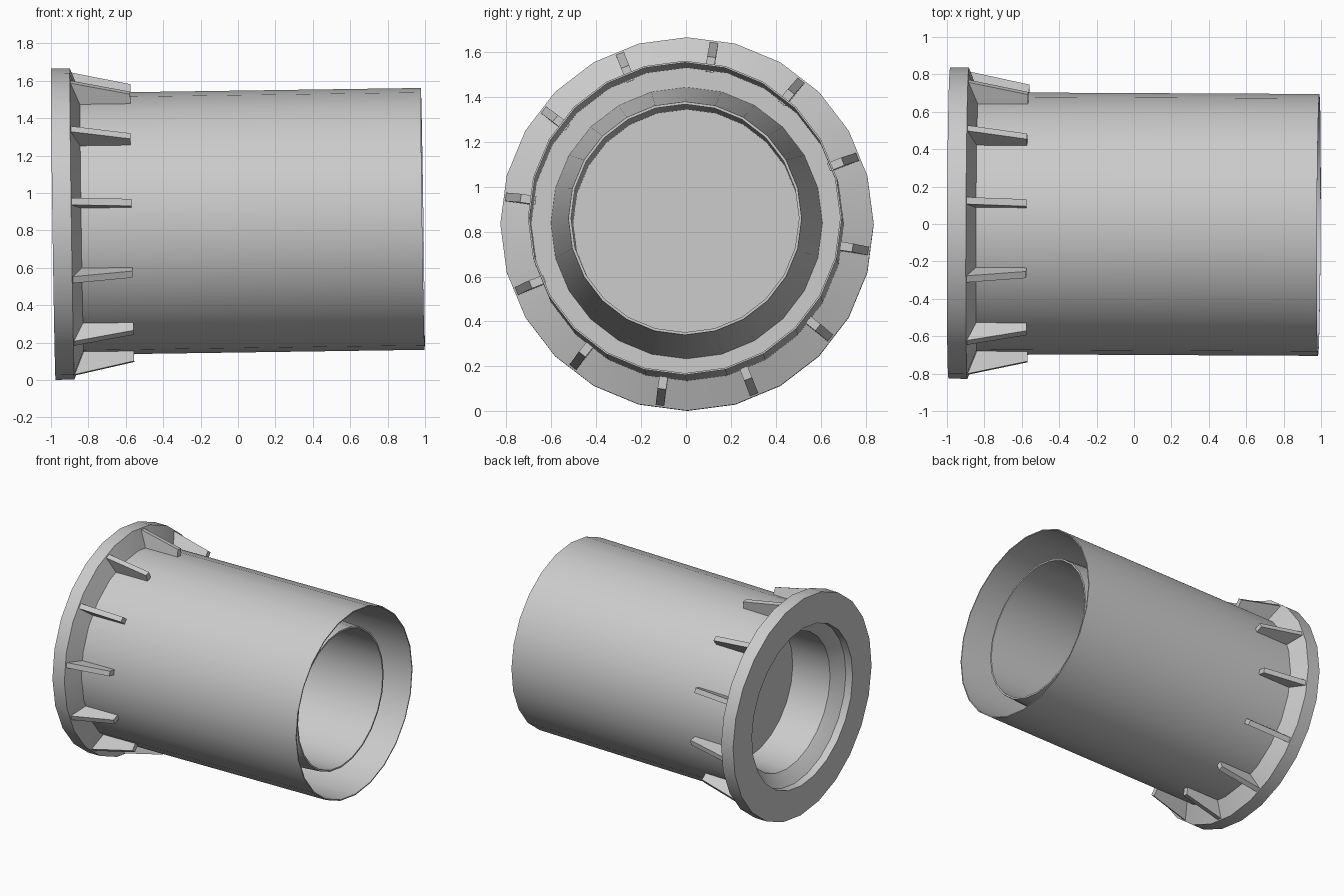
import bpy, bmesh, math
from mathutils import Matrix, Vector

if "Cube" in bpy.data.objects:
    bpy.data.objects.remove(bpy.data.objects["Cube"], do_unlink=True)

SIDES = 24
RIBS = 12

grey = bpy.data.materials.new("plain grey")
grey.use_nodes = True
grey.diffuse_color = (0.6, 0.6, 0.6, 1)
grey.node_tree.nodes["Principled BSDF"].inputs["Base Color"].default_value = (0.6, 0.6, 0.6, 1)

# The sleeve lies along x with a very slight tilt
PLACE = (Matrix.Translation((0, 0, 0.847))
         @ Matrix.Rotation(-0.005, 4, 'Z') @ Matrix.Rotation(-0.0145, 4, 'Y'))


def add_object(name, bm):
    bmesh.ops.recalc_face_normals(bm, faces=bm.faces)
    mesh = bpy.data.meshes.new(name)
    bm.to_mesh(mesh)
    bm.free()
    mesh.materials.append(grey)
    ob = bpy.data.objects.new(name, mesh)
    ob.matrix_world = PLACE
    bpy.context.collection.objects.link(ob)
    return ob


def ring_point(x, r, angle):
    return Vector((x, r * math.sin(angle), r * math.cos(angle)))


# Flanged sleeve: profile of (x, radius) from one face of the web to the other
profile = [
    (-0.55, 0), (-0.55, 0.505), (-0.86, 0.515),      # bore on the flange side
    (-0.89, 0.55), (-0.93, 0.605), (-0.988, 0.605),  # stepped mouth
    (-0.988, 0.832), (-0.887, 0.832), (-0.835, 0.70),  # flange
    (0.988, 0.70), (0.988, 0.692),                   # outer tube and its rim
    (-0.60, 0.692), (-0.60, 0.605),                  # floor between the tubes
    (0.87, 0.52), (0.87, 0.508),                     # tapered inner tube
    (-0.52, 0.505), (-0.52, 0),                      # inner bore and web
]
bm = bmesh.new()
points = [bm.verts.new((x, 0, r)) for x, r in profile]
edges = [bm.edges.new(pair) for pair in zip(points, points[1:])]
bmesh.ops.spin(bm, geom=points + edges, cent=(0, 0, 0), axis=(1, 0, 0),
               angle=math.tau, steps=SIDES, use_merge=True)
bmesh.ops.remove_doubles(bm, verts=bm.verts, dist=0.0005)
sleeve = add_object("flanged_sleeve", bm)
bpy.context.view_layer.objects.active = sleeve
sleeve.select_set(True)
bpy.ops.object.shade_smooth_by_angle(angle=math.radians(25))
sleeve.select_set(False)

# Tapered ribs bracing the flange against the tube
rib_profile = [(-0.90, 0.68), (-0.90, 0.82), (-0.565, 0.748), (-0.565, 0.68)]
for i in range(RIBS):
    turn = Matrix.Rotation(-math.radians(8.5 + 360 / RIBS * i), 4, 'X')
    bm = bmesh.new()
    face = bm.faces.new([bm.verts.new((x, -0.019, r)) for x, r in rib_profile])
    out = bmesh.ops.extrude_face_region(bm, geom=[face])
    moved = [v for v in out["geom"] if isinstance(v, bmesh.types.BMVert)]
    bmesh.ops.translate(bm, verts=moved, vec=(0, 0.038, 0))
    bmesh.ops.transform(bm, matrix=turn, verts=bm.verts)
    add_object(f"flange_rib_{i + 1}", bm)
